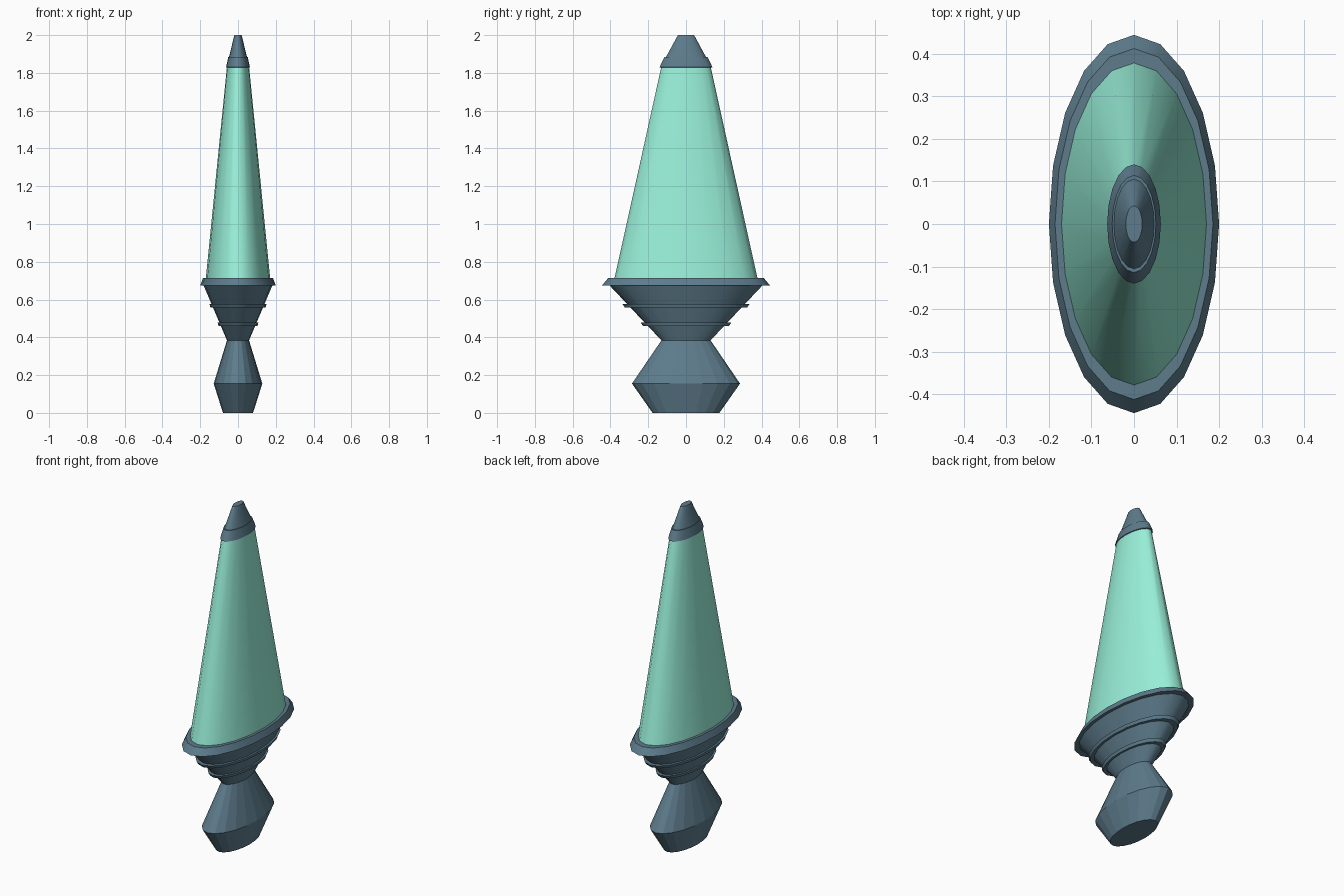
import bpy, bmesh, math

if "Cube" in bpy.data.objects:
    bpy.data.objects.remove(bpy.data.objects["Cube"])

SIDES = 20
SQUASH = 0.45  # width in x relative to depth in y


def material(name, colour):
    m = bpy.data.materials.new(name)
    m.diffuse_color = colour
    m.use_nodes = True
    m.node_tree.nodes["Principled BSDF"].inputs["Base Color"].default_value = m.diffuse_color
    return m


metal = material("blue_grey_metal", (0.11, 0.20, 0.26, 1))
glass = material("mint_glass", (0.32, 0.88, 0.70, 0.92))


def lathe(name, profile, mat, smooth=None):
    """Closed solid with an elliptical section from (radius, z) points."""
    bm = bmesh.new()
    rings = []
    for r, z in profile:
        rings.append([bm.verts.new((SQUASH * r * math.cos(a), r * math.sin(a), z))
                      for a in (2 * math.pi * i / SIDES for i in range(SIDES))])
    for low, high in zip(rings, rings[1:]):
        for i in range(SIDES):
            j = (i + 1) % SIDES
            bm.faces.new((low[i], low[j], high[j], high[i]))
    bm.faces.new(rings[0][::-1])
    bm.faces.new(rings[-1])
    bmesh.ops.recalc_face_normals(bm, faces=bm.faces)
    mesh = bpy.data.meshes.new(name)
    bm.to_mesh(mesh)
    bm.free()
    mesh.materials.append(mat)
    obj = bpy.data.objects.new(name, mesh)
    bpy.context.collection.objects.link(obj)
    if smooth:
        bpy.ops.object.select_all(action='DESELECT')
        obj.select_set(True)
        bpy.context.view_layer.objects.active = obj
        bpy.ops.object.shade_smooth_by_angle(angle=math.radians(smooth))
    return obj


# Faceted foot, pinched at the waist
lathe("foot", [(0.177, 0), (0.286, 0.155), (0.13, 0.384)], metal)

# Flared cup and its overhanging rim
lathe("cup", [(0.13, 0.384), (0.405, 0.675)], metal, 42)
lathe("cup_rim", [(0.405, 0.675), (0.444, 0.675), (0.412, 0.714)], metal, 42)

# Raised bands around the cup
for i, (r, z) in enumerate([(0.222, 0.460), (0.318, 0.558)]):
    lathe(f"cup_band_{i + 1}", [(r - 0.02, z), (r + 0.006, z),
                                (r + 0.018, z + 0.018), (r - 0.01, z + 0.018)], metal, 42)

# Tapered glass body
lathe("glass_body", [(0.379, 0.71), (0.13, 1.835)], glass, 42)

# Cap ring and pointed tip
lathe("cap_ring", [(0.125, 1.826), (0.14, 1.830), (0.114, 1.885)], metal, 42)
lathe("cap_tip", [(0.108, 1.88), (0.043, 2.0)], metal, 42)
